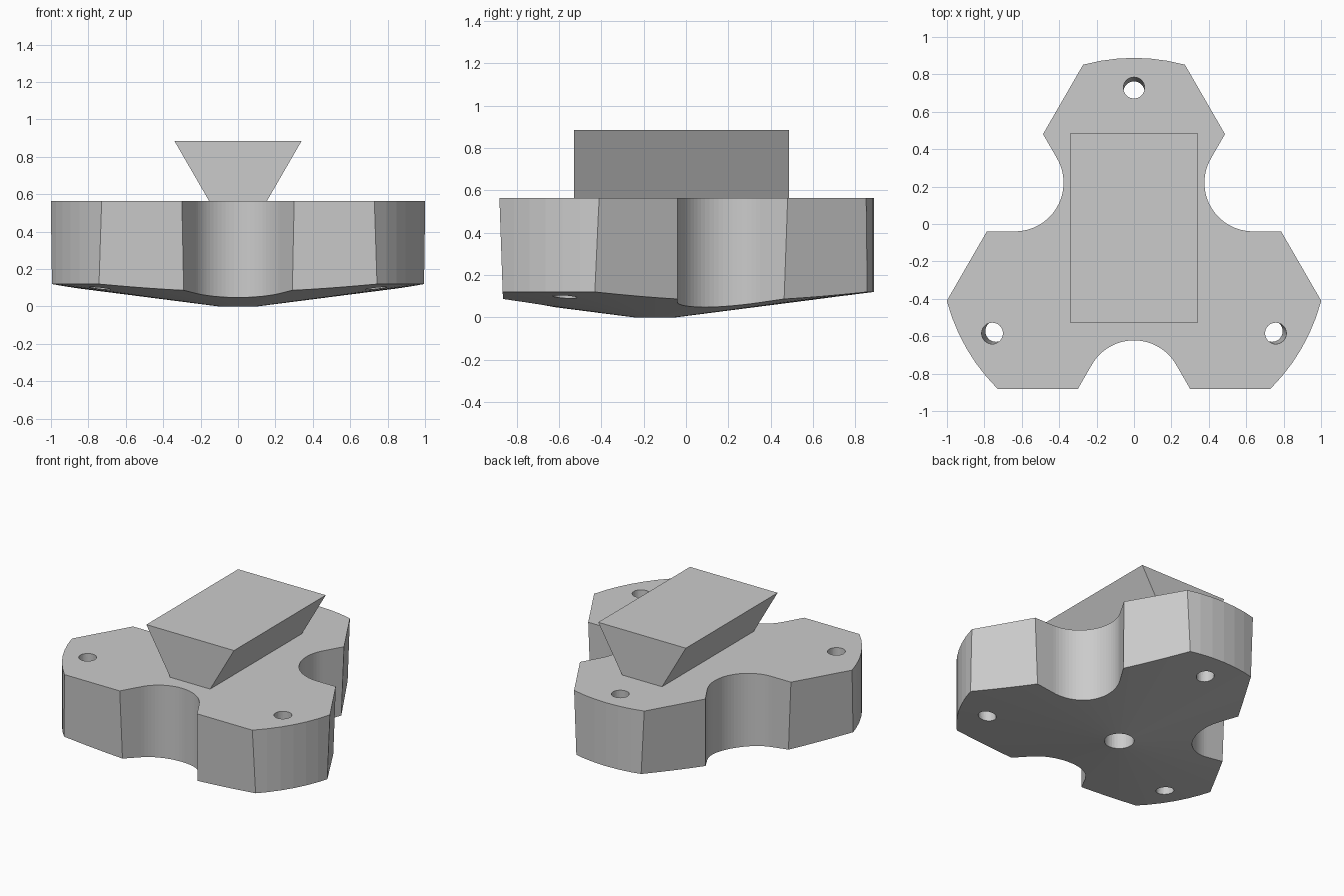
import bpy, bmesh
from math import sin, cos, tan, radians, pi
from mathutils import Vector

if "Cube" in bpy.data.objects:
    bpy.data.objects.remove(bpy.data.objects["Cube"])

CENTRE_Y = -0.147      # axis of the three-armed body
RADIUS = 1.035         # outer arc of the arms
EDGE = 0.735           # distance of the flat flanks from the axis
TOP = 0.565
RIM = 0.12             # height where the shallow cone meets the wall
SLOPE = RIM / (RADIUS - 0.1)
ARMS = [radians(a) for a in (90, 210, 330)]

grey = bpy.data.materials.new("mid grey")
grey.use_nodes = True
colour = (0.6, 0.6, 0.6, 1)
grey.diffuse_color = colour
grey.node_tree.nodes["Principled BSDF"].inputs["Base Color"].default_value = colour


def loft(name, rings):
    """Solid skinned through rings of equal point count, capped at both ends."""
    bm = bmesh.new()
    loops = [[bm.verts.new(p) for p in ring] for ring in rings]
    n = len(loops[0])
    for low, high in zip(loops, loops[1:]):
        for i in range(n):
            j = (i + 1) % n
            bm.faces.new((low[i], low[j], high[j], high[i]))
    bm.faces.new(loops[0][::-1])
    bm.faces.new(loops[-1])
    bmesh.ops.recalc_face_normals(bm, faces=bm.faces)
    mesh = bpy.data.meshes.new(name)
    bm.to_mesh(mesh)
    bm.free()
    mesh.materials.append(grey)
    obj = bpy.data.objects.new(name, mesh)
    bpy.context.scene.collection.objects.link(obj)
    return obj


def circle(radius, z, x=0, y=CENTRE_Y, n=32):
    return [(x + radius * cos(2 * pi * i / n + pi / 2),
             y + radius * sin(2 * pi * i / n + pi / 2), z) for i in range(n)]


def polar(angle, out, side=0, z=0):
    """Point at a distance along a direction from the axis, with a side offset."""
    return Vector((out * cos(angle) - side * sin(angle),
                   CENTRE_Y + out * sin(angle) + side * cos(angle), z))


def boolean(target, cutter, operation):
    cutter.hide_render = True
    mod = target.modifiers.new(cutter.name, "BOOLEAN")
    mod.object, mod.operation, mod.solver = cutter, operation, "EXACT"
    bpy.context.view_layer.objects.active = target
    bpy.ops.object.modifier_apply(modifier=mod.name)
    bpy.data.objects.remove(cutter)


# Round body with a shallow conical underside
body = loft("three_armed_body", [
    circle(0.05, -0.05 * SLOPE, n=72), circle(RADIUS, RIM, n=72), circle(RADIUS, TOP, n=72)])

# Flat flanks, drafted two degrees inward toward the underside
def triangle(z):
    reach = 2 * (EDGE - (TOP - z) * tan(radians(2)))
    return [polar(a, reach, z=z) for a in ARMS]

boolean(body, loft("flank_trimmer", [triangle(-0.2), triangle(0.8)]), "INTERSECT")

# Rounded notches between the arms, flaring outward
NOTCH = 0.26
arc = [radians(30 + 120 * i / 24) for i in range(25)]
outline = [(NOTCH * cos(t), NOTCH * sin(t)) for t in arc]
flare = NOTCH * cos(radians(30)) + (0.1 + NOTCH / 2) * tan(radians(30))
outline += [(-flare, -0.1), (flare, -0.1)]
for arm in ARMS:
    rings = [[polar(arm + pi, EDGE - v, u, z) for u, v in outline] for z in (-0.2, 0.8)]
    boolean(body, loft("notch_cutter", rings), "DIFFERENCE")

# Slightly tilted through hole in each arm
for arm in ARMS:
    rings = []
    for z in (-0.1, 0.7):
        p = polar(arm, 0.875 + (z - TOP) * 0.05)
        rings.append(circle(0.057, z, p.x, p.y))
    boolean(body, loft("arm_hole_cutter", rings), "DIFFERENCE")

# Deep blind hole in the middle of the underside
boolean(body, loft("centre_hole_cutter", [circle(0.095, -0.2), circle(0.095, 0.5)]), "DIFFERENCE")

# Dovetail rail on top
def section(y):
    return [(-0.155, y, TOP), (0.155, y, TOP), (0.34, y, 0.885), (-0.34, y, 0.885)]

loft("dovetail_rail", [section(-0.53), section(0.487)])
